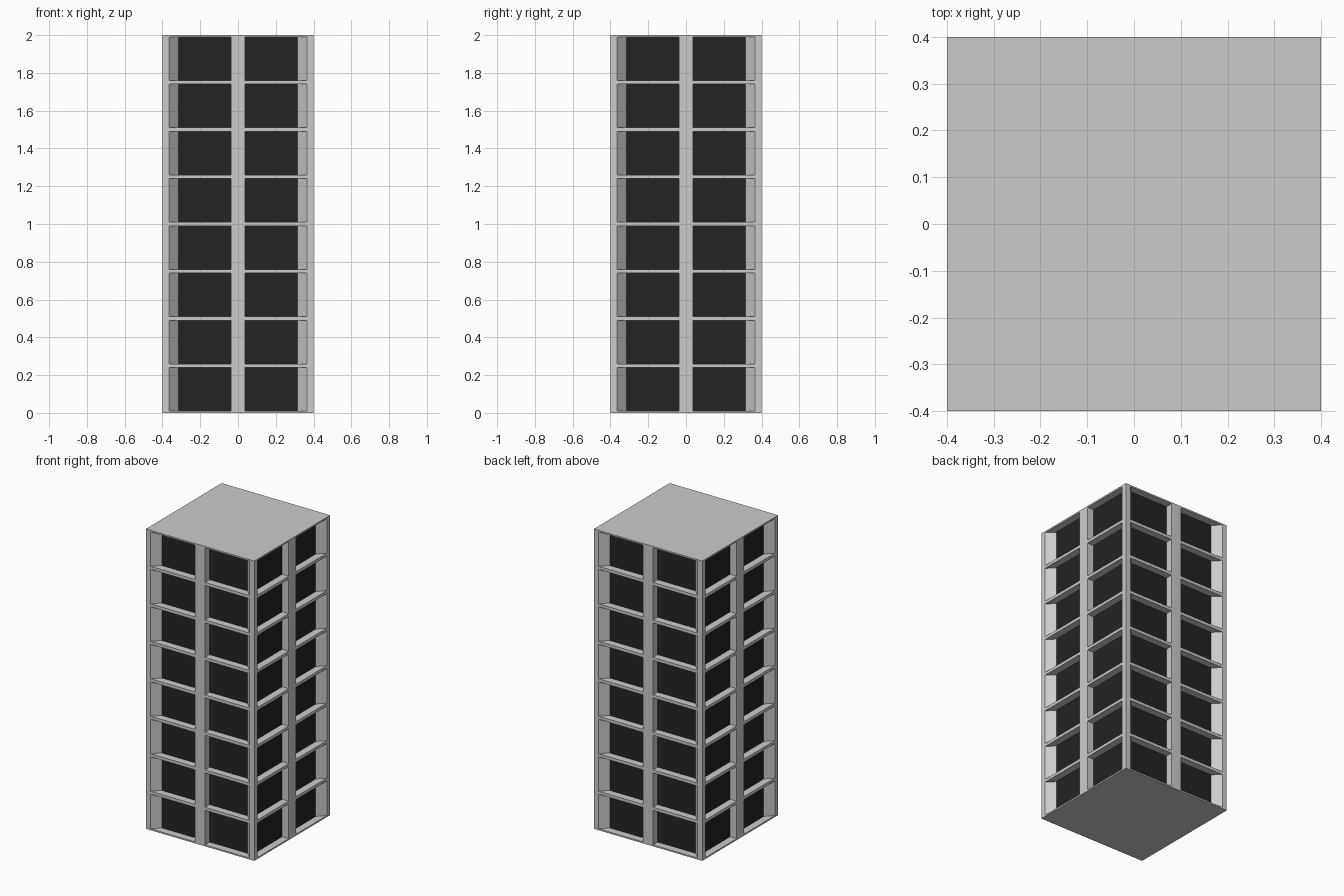
import bpy, bmesh
from mathutils import Matrix
from math import radians

if "Cube" in bpy.data.objects:
    bpy.data.objects.remove(bpy.data.objects["Cube"])

HALF, STOREY, FLOORS = 0.4, 0.25, 8
SLAB, POST, MULLION, DEPTH = 0.01, 0.365, 0.0375, 0.05
INNER = HALF - DEPTH


def prism(bm, outline, z0, z1):
    low = [bm.verts.new((x, y, z0)) for x, y in outline]
    high = [bm.verts.new((x, y, z1)) for x, y in outline]
    bm.faces.new(low)
    bm.faces.new(high)
    for i in range(len(low)):
        j = (i + 1) % len(low)
        bm.faces.new((low[i], low[j], high[j], high[i]))


def make_object(name, bm):
    bmesh.ops.recalc_face_normals(bm, faces=bm.faces)
    mesh = bpy.data.meshes.new(name)
    bm.to_mesh(mesh)
    bm.free()
    ob = bpy.data.objects.new(name, mesh)
    bpy.context.collection.objects.link(ob)
    return ob


def around_four_sides(outline, name):
    # two mirrored bays on each of the four sides
    bm = bmesh.new()
    for side in range(4):
        rot = Matrix.Rotation(radians(90 * side), 2)
        for s in (-1, 1):
            pts = []
            for x, y in outline:
                px = rot[0][0] * x * s + rot[0][1] * y
                py = rot[1][0] * x * s + rot[1][1] * y
                pts.append((px, py))
            prism(bm, pts, SLAB, STOREY - SLAB)
    return make_object(name, bm)


def stack(ob):
    arr = ob.modifiers.new("storeys", 'ARRAY')
    arr.count = FLOORS
    arr.use_relative_offset = False
    arr.use_constant_offset = True
    arr.constant_offset_displace = (0, 0, STOREY)


# one storey block
bm = bmesh.new()
prism(bm, [(-HALF, -HALF), (HALF, -HALF), (HALF, HALF), (-HALF, HALF)], 0, STOREY)
frame = make_object("storey_frame", bm)

# window bays, splayed towards the corner posts
bays = around_four_sides([(POST, -HALF - 0.05), (POST, -HALF), (POST - DEPTH, -INNER),
                          (MULLION, -INNER), (MULLION, -HALF - 0.05)], "bay_cutter")
bays.hide_render = True
cut = frame.modifiers.new("bays", 'BOOLEAN')
cut.operation = 'DIFFERENCE'
cut.solver = 'EXACT'
cut.object = bays
bpy.context.view_layer.objects.active = frame
bpy.ops.object.modifier_apply(modifier=cut.name)
bpy.data.objects.remove(bays)
stack(frame)

# dark panes at the back of each bay
panes = around_four_sides([(POST - DEPTH, -INNER - 0.002), (MULLION, -INNER - 0.002),
                           (MULLION, -INNER + 0.004), (POST - DEPTH, -INNER + 0.004)],
                          "window_panes")
dark = bpy.data.materials.new("dark_glass")
dark.diffuse_color = (0.017, 0.017, 0.017, 1)
dark.use_nodes = True
dark.node_tree.nodes["Principled BSDF"].inputs["Base Color"].default_value = dark.diffuse_color
panes.data.materials.append(dark)
stack(panes)
